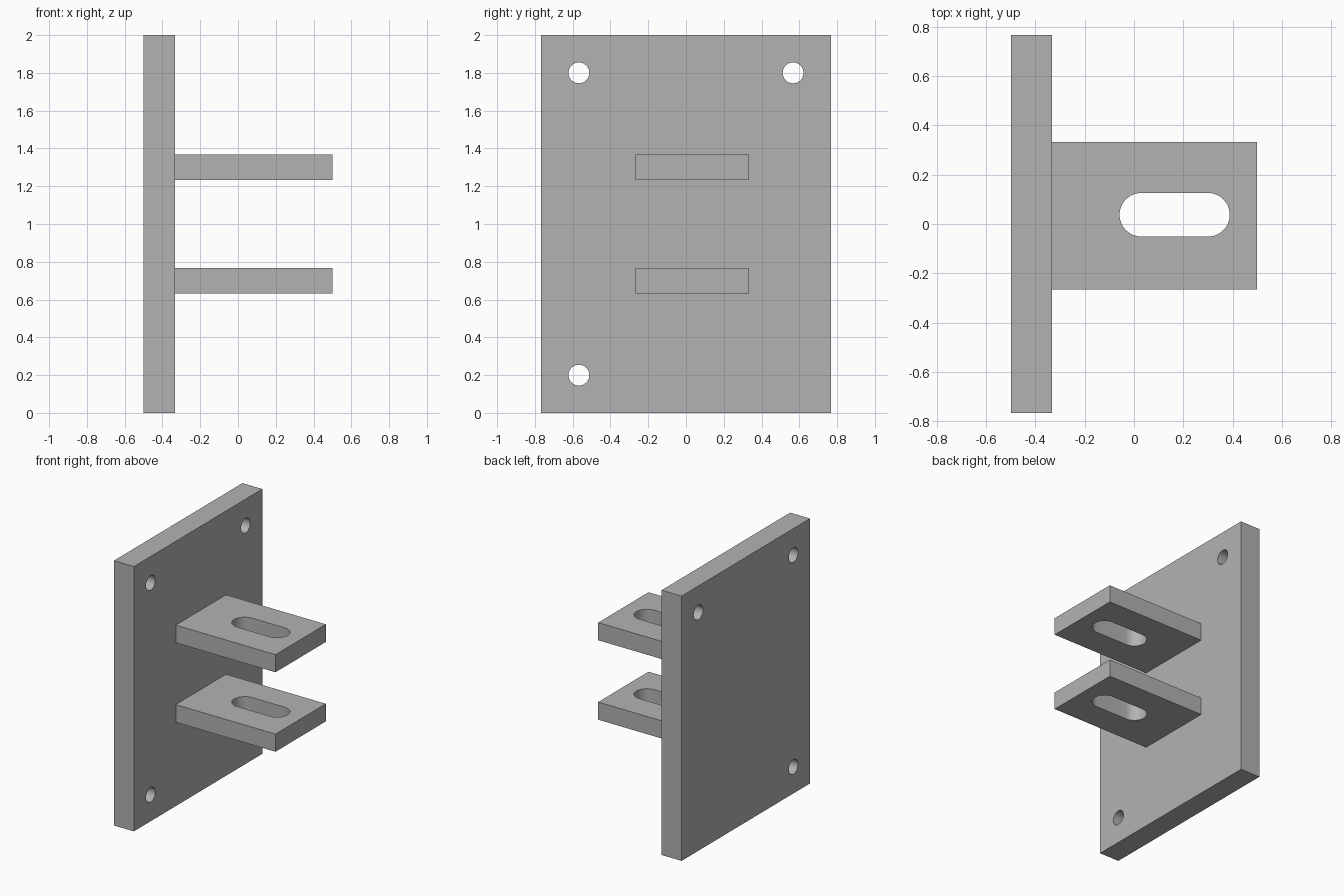
import bpy
import math
from mathutils import Vector

cube = bpy.data.objects.get("Cube")
if cube:
    bpy.data.objects.remove(cube, do_unlink=True)

grey = bpy.data.materials.new("plain grey")
grey.use_nodes = True
colour = (0.448, 0.448, 0.448, 1)
grey.diffuse_color = colour
grey.node_tree.nodes["Principled BSDF"].inputs["Base Color"].default_value = colour


def box(name, low, high):
    """Box between two opposite corners."""
    low, high = Vector(low), Vector(high)
    bpy.ops.mesh.primitive_cube_add(size=1, location=(low + high) / 2)
    obj = bpy.context.object
    obj.name = name
    obj.scale = high - low
    bpy.ops.object.transform_apply(location=False, rotation=False, scale=True)
    obj.data.materials.append(grey)
    return obj


def rod(name, radius, depth, location, rotation=(0, 0, 0)):
    """Round cutter."""
    bpy.ops.mesh.primitive_cylinder_add(vertices=48, radius=radius, depth=depth,
                                        location=location, rotation=rotation)
    obj = bpy.context.object
    obj.name = name
    obj.data.materials.append(grey)
    return obj


def cut(target, cutter):
    """Subtract the cutter from the target, then remove it."""
    mod = target.modifiers.new("cut", 'BOOLEAN')
    mod.operation = 'DIFFERENCE'
    mod.solver = 'EXACT'
    mod.object = cutter
    bpy.context.view_layer.objects.active = target
    bpy.ops.object.modifier_apply(modifier=mod.name)
    bpy.data.objects.remove(cutter, do_unlink=True)


def smooth(obj):
    bpy.ops.object.select_all(action='DESELECT')
    obj.select_set(True)
    bpy.context.view_layer.objects.active = obj
    bpy.ops.object.shade_smooth_by_angle(angle=math.radians(30))


# Upright plate with three bolt holes
FACE = -0.3333
plate = box("mounting_plate", (-0.5, -0.7667, 0), (FACE, 0.7667, 2))
for y, z in ((-0.567, 1.8), (0.567, 1.8), (-0.567, 0.2)):
    cut(plate, rod("bolt_hole", 0.055, 0.5, (-0.42, y, z), (0, math.pi / 2, 0)))
smooth(plate)

# Two matching lugs, each with a round-ended slot
SLOT_Y, SLOT_R = 0.0375, 0.0885
SLOT_ENDS = (0.03, 0.3)
for name, z in (("lower_lug", 0.7), ("upper_lug", 1.3)):
    lug = box(name, (FACE, -0.2667, z - 0.0667), (0.5, 0.3333, z + 0.0667))
    cut(lug, box("slot_middle", (SLOT_ENDS[0], SLOT_Y - SLOT_R, z - 0.2),
                 (SLOT_ENDS[1], SLOT_Y + SLOT_R, z + 0.2)))
    for x in SLOT_ENDS:
        cut(lug, rod("slot_end", SLOT_R, 0.4, (x, SLOT_Y, z)))
    smooth(lug)
